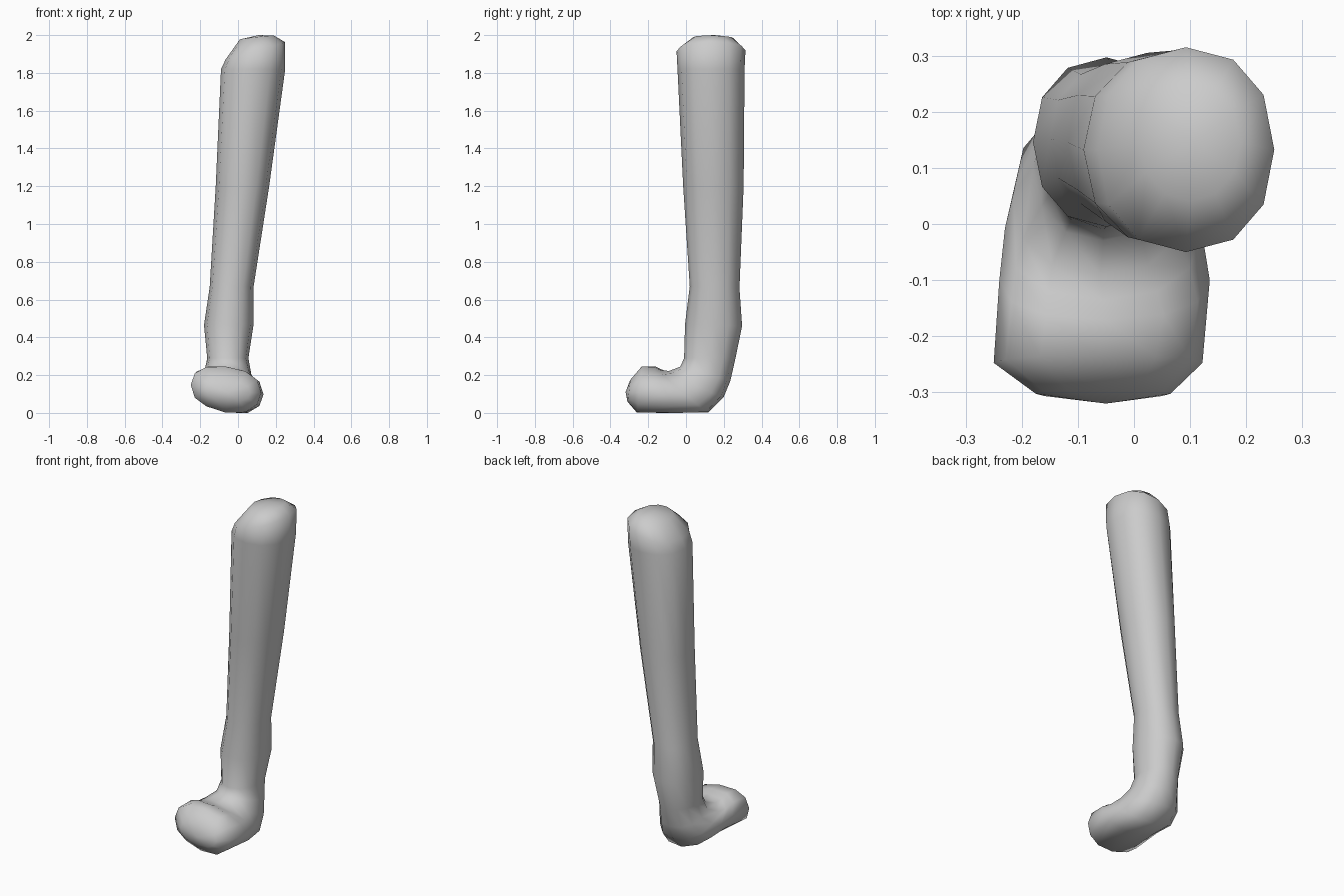
import bpy, bmesh, math

if "Cube" in bpy.data.objects:
    bpy.data.objects.remove(bpy.data.objects["Cube"])

SIDES = 12
# Each ring: x_min, x_max, front (y, z), back (y, z), sideways tilt, roundness power
RINGS = [
    # knee end
    (0.01, 0.19, (0.04, 1.99), (0.25, 1.985), 0.01, 1.0),
    (-0.065, 0.25, (-0.05, 1.915), (0.315, 1.92), 0.045, 0.9),
    (-0.09, 0.25, (-0.045, 1.82), (0.31, 1.82), 0.0, 0.9),
    # shin
    (-0.118, 0.165, (-0.015, 1.2), (0.305, 1.2), 0.0, 0.92),
    (-0.15, 0.082, (0.02, 0.67), (0.283, 0.66), 0.0, 0.92),
    (-0.18, 0.082, (-0.005, 0.47), (0.297, 0.46), 0.0, 0.92),
    # ankle
    (-0.163, 0.055, (-0.01, 0.29), (0.262, 0.29), 0.0, 0.92),
    (-0.18, 0.07, (-0.03, 0.245), (0.235, 0.17), 0.0, 0.9),
    # foot, rings turning forward
    (-0.215, 0.095, (-0.09, 0.222), (0.2, 0.085), -0.01, 0.85),
    (-0.23, 0.12, (-0.135, 0.227), (0.12, 0.012), -0.02, 0.85),
    (-0.24, 0.135, (-0.17, 0.243), (-0.03, 0.012), -0.03, 0.85),
    (-0.25, 0.122, (-0.235, 0.245), (-0.26, 0.01), -0.02, 0.85),
    (-0.175, 0.065, (-0.295, 0.175), (-0.31, 0.06), -0.01, 0.9),
]


def spow(v, p):
    return math.copysign(abs(v) ** p, v) if abs(v) > 1e-6 else 0.0


def add_ring(bm, x0, x1, front, back, tilt, power):
    verts = []
    for i in range(SIDES):
        a = 2 * math.pi * i / SIDES
        u, v = spow(math.cos(a), power), spow(math.sin(a), power)
        x = (x0 + x1) / 2 + u * (x1 - x0) / 2
        t = (v + 1) / 2
        y = front[0] + (back[0] - front[0]) * t
        z = front[1] + (back[1] - front[1]) * t + u * tilt
        verts.append(bm.verts.new((x, y, max(z, 0.004))))
    return verts


def cap(bm, ring, tip):
    c = bm.verts.new(tip)
    for i in range(SIDES):
        bm.faces.new((ring[i], ring[(i + 1) % SIDES], c))


# Lower leg and foot as one skin
bm = bmesh.new()
loops = [add_ring(bm, *r) for r in RINGS]
for a, b in zip(loops, loops[1:]):
    for i in range(SIDES):
        j = (i + 1) % SIDES
        bm.faces.new((a[i], a[j], b[j], b[i]))
cap(bm, loops[0], (0.11, 0.15, 2.0))
cap(bm, loops[-1], (-0.05, -0.32, 0.11))
bmesh.ops.recalc_face_normals(bm, faces=bm.faces)
for f in bm.faces:
    f.smooth = True
# Sole touches the ground
low = min(v.co.z for v in bm.verts)
for v in bm.verts:
    if v.co.z < 0.02:
        v.co.z -= low

mesh = bpy.data.meshes.new("lower_leg")
bm.to_mesh(mesh)
bm.free()
leg = bpy.data.objects.new("lower_leg", mesh)
bpy.context.collection.objects.link(leg)
